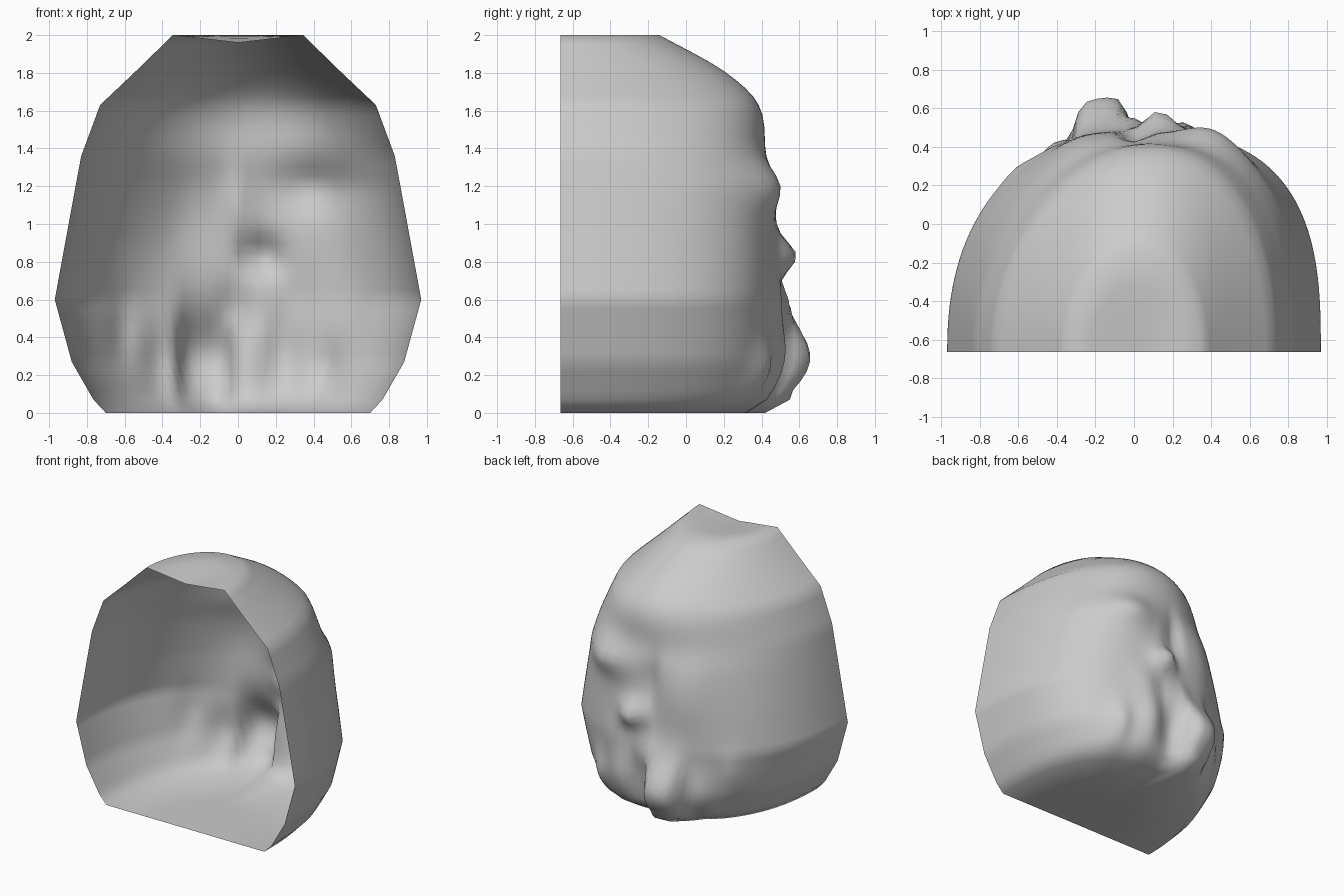
import bpy, bmesh
from math import sin, cos, pi, exp

if "Cube" in bpy.data.objects:
    bpy.data.objects.remove(bpy.data.objects["Cube"])

FRONT = -0.665
# outline rows: height, half width at the open rim, depth of back wall,
# roundness of left and right halves, sideways skew of the back
ROWS = [(0, .70, .32, 2.2, 2.7, 0), (.07, .765, .42, 2.2, 2.7, 0),
        (.27, .88, .465, 2.25, 2.8, 0), (.6, .97, .48, 2.25, 2.85, 0),
        (.9, .915, .48, 2.15, 2.8, .01), (1.2, .86, .46, 2.05, 2.7, .04),
        (1.36, .83, .425, 2.0, 2.45, .06), (1.63, .73, .385, 1.95, 2.1, .08),
        (1.81, .54, .2, 1.95, 1.95, .06), (2, .345, -.14, 2, 2, .02)]
# relief on the back wall: x, z, spread x, spread z, amount
BUMPS = [(.13, .83, .10, .10, .11), (0, .55, .08, .14, .07),
         (.42, 1.2, .20, .13, .08), (-.30, 1.05, .16, .25, .03),
         (0, 1.08, .06, .2, -.05), (.25, .30, .11, .22, .07),
         (.47, .22, .08, .16, .06), (-.42, .25, .09, .18, .06),
         (-.62, .42, .07, .18, .05), (-.13, .03, .08, .05, .08),
         (.04, .28, .05, .2, -.03), (.3, .62, .12, .16, .03)]
KNOB = (-.17, .28, .13, .25, .20)
COLS = 72


def row_at(z):
    """Straight outline, with smooth depth between the rows."""
    for k in range(len(ROWS) - 1):
        a, b = ROWS[k], ROWS[k + 1]
        if z <= b[0]:
            h = b[0] - a[0]
            f = (z - a[0]) / h
            vals = [a[i] + (b[i] - a[i]) * f for i in range(1, 6)]
            p, q = ROWS[max(k - 1, 0)], ROWS[min(k + 2, len(ROWS) - 1)]
            m0 = (b[2] - p[2]) / (b[0] - p[0]) * h
            m1 = (q[2] - a[2]) / (q[0] - a[0]) * h
            g = f - 1
            vals[1] = ((1 + 2 * f) * g * g * a[2] + f * g * g * m0
                       + f * f * (3 - 2 * f) * b[2] + f * f * g * m1)
            return vals
    return ROWS[-1][1:]


def section(z):
    w, back, left, right, skew = row_at(z)
    pts = []
    for i in range(COLS + 1):
        t = pi * (1 - i / COLS)
        c, s = cos(t), max(sin(t), 0)
        n = right if c > 0 else left
        x = w * (1 if c > 0 else -1) * abs(c) ** (2 / n) + skew * s * s
        y = FRONT + (back - FRONT) * s ** (2 / n)
        for bx, bz, sx, sz, amt in BUMPS:
            y += s * amt * exp(-((x - bx) / sx) ** 2 - ((z - bz) / sz) ** 2)
        # blunt knob that swells beyond its neck
        bx, bz, sx, sz, amt = KNOB
        u = (x - bx) / sx
        k = exp(-u ** 4 - ((z - bz) / sz) ** 2)
        pts.append((x + .04 * u * k, y + amt * k, z))
    return pts


def shrink(pts, k, dip):
    return [(x * k, FRONT + (y - FRONT) * k,
             z - dip * (1 - k) * (1 - (y - FRONT) * k / .55)) for x, y, z in pts]


# heights: profile rows plus in-between rows
heights = []
for a, b in zip(ROWS, ROWS[1:]):
    n = max(1, round((b[0] - a[0]) / .05))
    heights += [a[0] + (b[0] - a[0]) * k / n for k in range(n)]
heights.append(2)

# rows run from floor centre, up the wall, to the dipped roof centre
bottom, top = section(0), section(2)
rings = [shrink(bottom, k, 0) for k in (.001, .5)]
rings += [section(z) for z in heights]
rings += [shrink(top, k, .04) for k in (.66, .33, .001)]

bm = bmesh.new()
grid = [[bm.verts.new(p) for p in r] for r in rings]
for lo, hi in zip(grid, grid[1:]):
    for i in range(COLS):
        bm.faces.new((lo[i + 1], lo[i], hi[i], hi[i + 1]))
bmesh.ops.remove_doubles(bm, verts=bm.verts[:], dist=.002)
bmesh.ops.recalc_face_normals(bm, faces=bm.faces[:])
mesh = bpy.data.meshes.new("hollow_shell")
bm.to_mesh(mesh)
bm.free()
shell = bpy.data.objects.new("hollow_shell", mesh)
bpy.context.collection.objects.link(shell)
bpy.context.view_layer.objects.active = shell
shell.select_set(True)
bpy.ops.object.shade_smooth_by_angle(angle=1.3)
